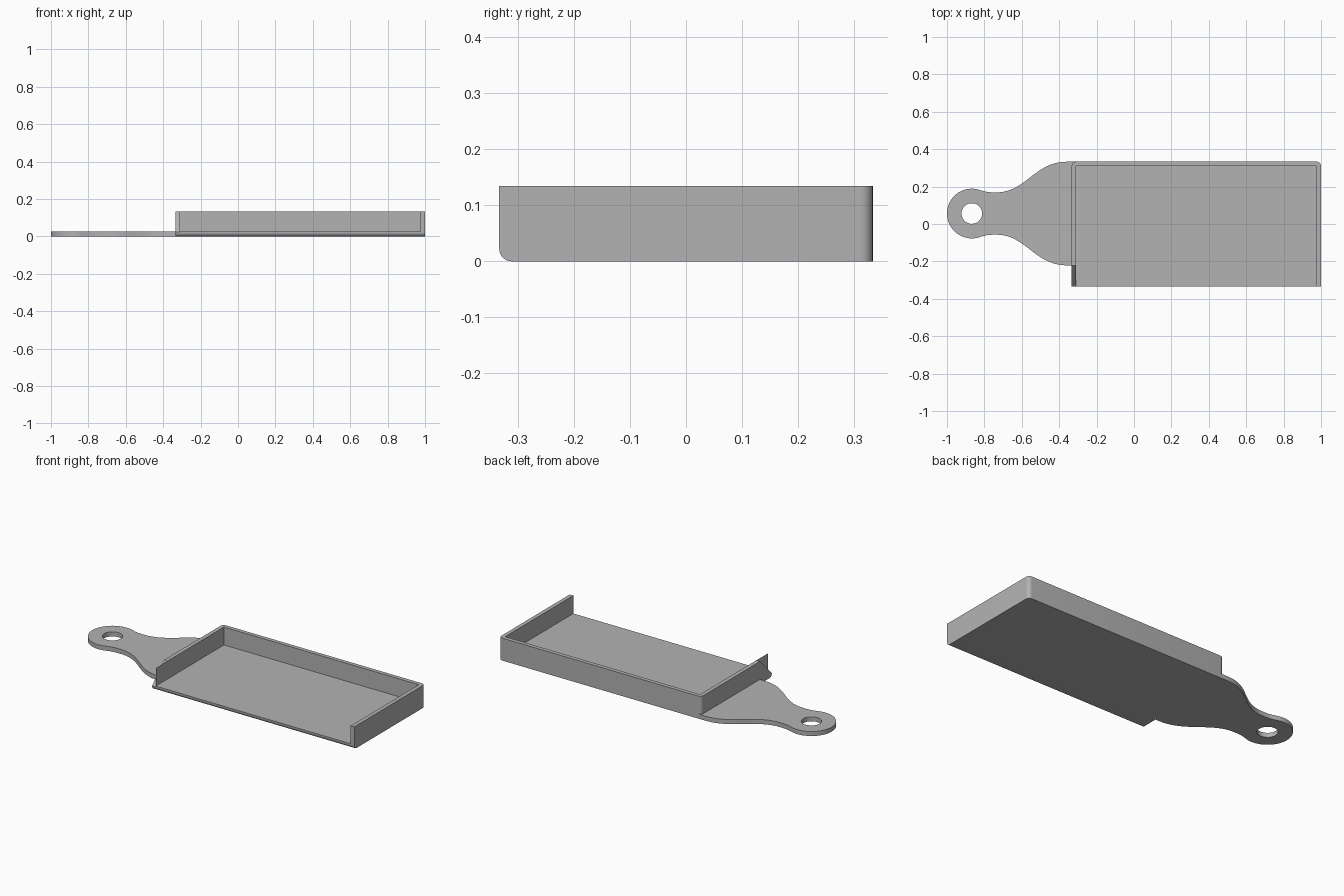
import bpy, bmesh
from math import cos, sin, radians
from mathutils import Vector
from mathutils.geometry import interpolate_bezier

cube = bpy.data.objects.get("Cube")
if cube:
    bpy.data.objects.remove(cube, do_unlink=True)

grey = bpy.data.materials.new("plain grey")
grey.use_nodes = True
colour = (0.45, 0.45, 0.45, 1)
grey.diffuse_color = colour
grey.node_tree.nodes["Principled BSDF"].inputs["Base Color"].default_value = colour

LEFT, RIGHT, HALF = -0.333, 1.0, 0.333   # tray extents
TOP, FLOOR, WALL = 0.134, 0.027, 0.024   # heights and wall thickness
ROUND = 0.022


def add_object(name, bm):
    bmesh.ops.recalc_face_normals(bm, faces=bm.faces)
    mesh = bpy.data.meshes.new(name)
    bm.to_mesh(mesh)
    bm.free()
    mesh.materials.append(grey)
    obj = bpy.data.objects.new(name, mesh)
    bpy.context.collection.objects.link(obj)
    return obj


def prism(points, offset):
    """Extrude a closed outline along an offset."""
    bm = bmesh.new()
    face = bm.faces.new([bm.verts.new(p) for p in points])
    ext = bmesh.ops.extrude_face_region(bm, geom=[face])
    verts = [v for v in ext["geom"] if isinstance(v, bmesh.types.BMVert)]
    bmesh.ops.translate(bm, verts=verts, vec=offset)
    return bm


def box(x0, x1, y0, y1, z0, z1):
    return prism([(x0, y0, z0), (x1, y0, z0), (x1, y1, z0), (x0, y1, z0)], (0, 0, z1 - z0))


def combine(obj, other, operation):
    """Apply a boolean and discard the helper."""
    other.hide_render = True
    mod = obj.modifiers.new("boolean", 'BOOLEAN')
    mod.operation, mod.solver, mod.object = operation, 'EXACT', other
    bpy.ops.object.select_all(action='DESELECT')
    bpy.context.view_layer.objects.active = obj
    obj.select_set(True)
    bpy.ops.object.modifier_apply(modifier=mod.name)
    bpy.data.objects.remove(other, do_unlink=True)


# Tray block: rounded back corners and rounded front lower edge
bm = box(LEFT, RIGHT, -HALF, HALF, 0, TOP)
edges = []
for e in bm.edges:
    mid = (e.verts[0].co + e.verts[1].co) / 2
    d = e.verts[0].co - e.verts[1].co
    back_corner = abs(d.z) > 0.01 and mid.y > 0
    front_lower = abs(d.x) > 0.01 and mid.y < 0 and mid.z < 0.01
    if back_corner or front_lower:
        edges.append(e)
bmesh.ops.bevel(bm, geom=edges, offset=ROUND, segments=8, profile=0.5, affect='EDGES')
tray = add_object("tray", bm)

# Hollow interior, open at the front
combine(tray, add_object("interior_cutter",
        box(LEFT + WALL, RIGHT - WALL, -1, HALF - WALL, FLOOR, 1)), 'DIFFERENCE')

# Sloped front end of the left wall
slope = [(LEFT - 0.1, -0.222 + 0.2, TOP + 0.2), (LEFT - 0.1, -HALF - 0.1, FLOOR - 0.104),
         (LEFT - 0.1, -HALF - 0.1, TOP + 0.2)]
combine(tray, add_object("slope_cutter", prism(slope, (0.1 + WALL, 0, 0))), 'DIFFERENCE')

# Handle: half outline from the ring tip to the tray, mirrored about its axis
AXIS, RING_X, RING_R = 0.056, -0.867, 0.133
half = [Vector((RING_X - RING_R * cos(radians(a)), RING_R * sin(radians(a)), 0))
        for a in range(0, 109, 6)]
neck = Vector((-0.735, 0.113, 0))
shoulder = Vector((-0.36, HALF - AXIS, 0))
ring_end = half[-1]
half += interpolate_bezier(ring_end, ring_end + Vector((0.038, -0.0123, 0)),
                           neck - Vector((0.04, 0, 0)), neck, 10)[1:]
half += interpolate_bezier(neck, neck + Vector((0.155, 0, 0)),
                           shoulder - Vector((0.17, 0, 0)), shoulder, 24)[1:]
half.append(Vector((LEFT + ROUND, HALF - AXIS, 0)))
outline = [(p.x, AXIS + p.y, 0) for p in half]
outline += [(p.x, AXIS - p.y, 0) for p in reversed(half[1:])]
handle = add_object("handle", prism(outline, (0, 0, FLOOR)))

# Hanging hole
hole = [(RING_X + 0.055 * cos(radians(a)), AXIS + 0.055 * sin(radians(a)), -0.1)
        for a in range(0, 360, 8)]
combine(handle, add_object("hole_cutter", prism(hole, (0, 0, 0.3))), 'DIFFERENCE')

for obj in (tray, handle):
    bpy.ops.object.select_all(action='DESELECT')
    bpy.context.view_layer.objects.active = obj
    obj.select_set(True)
    bpy.ops.object.shade_smooth_by_angle(angle=radians(30))
